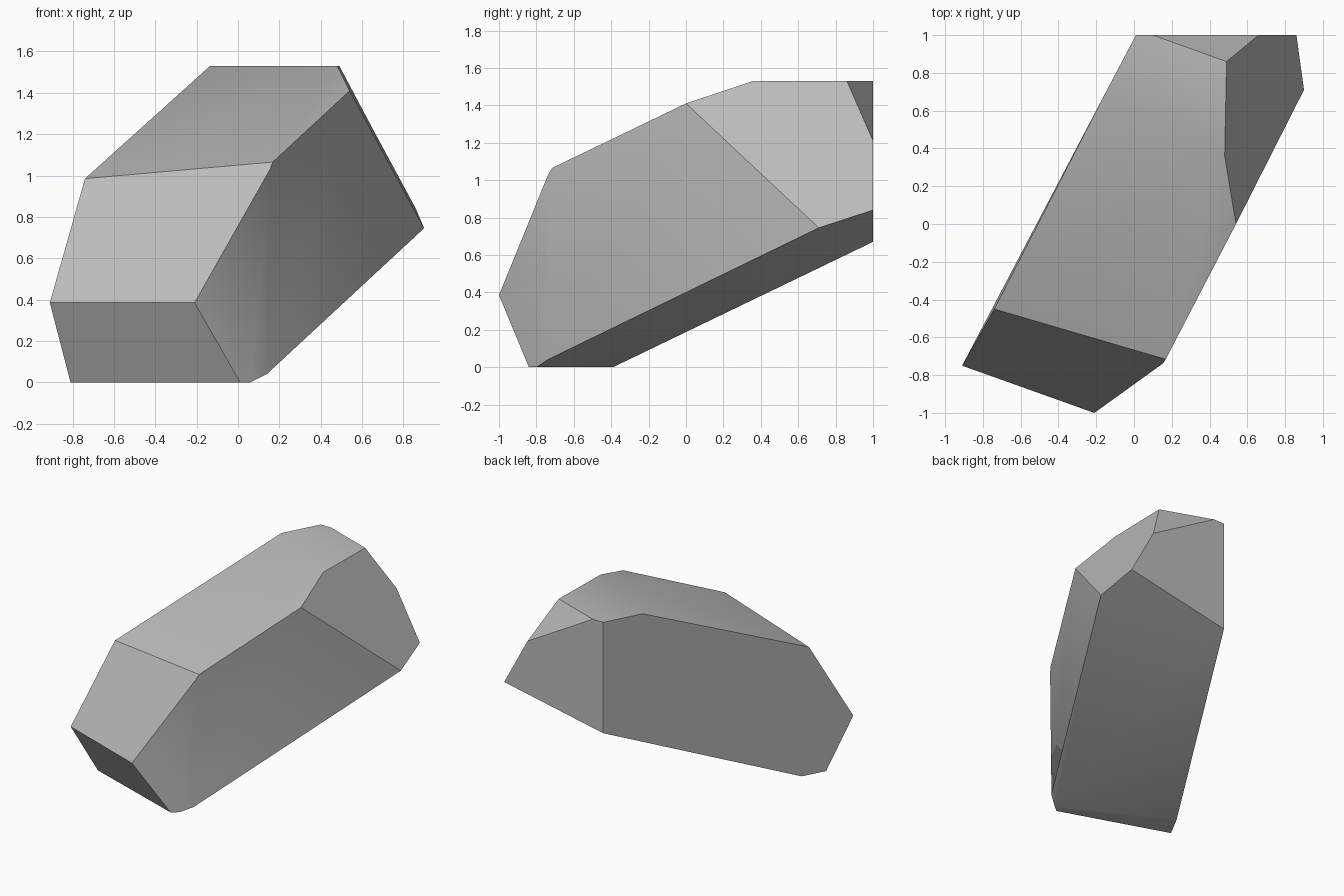
import bpy, bmesh
from math import radians

cube = bpy.data.objects.get("Cube")
if cube:
    bpy.data.objects.remove(cube, do_unlink=True)

# Stone colour
stone = bpy.data.materials.new("stone grey")
stone.use_nodes = True
grey = (0.5, 0.5, 0.5, 1)
stone.diffuse_color = grey
stone.node_tree.nodes["Principled BSDF"].inputs["Base Color"].default_value = grey

# Corners of the chiselled boulder, grouped by part
foot = [(-.81, -.56, 0), (.01, -.84, 0), (.06, -.8, 0), (-.72, -.39, 0), (.14, -.74, .04)]
nose = [(-.91, -.75, .385), (-.21, -1, .385)]
brow = [(-.74, -.45, .985), (.155, -.737, 1.03), (.168, -.716, 1.065)]
shoulder = [(.54, 0, 1.41), (.9, .71, .745)]
crown = [(-.135, .725, 1.53), (.01, 1, 1.53), (.1, 1, 1.53), (.49, .86, 1.53), (.48, .36, 1.53)]
back = [(.01, 1, .67), (.86, 1, .84), (.66, 1, 1.21)]

# Wrap the corners in a hull and merge nearly flat triangles into broad facets
bm = bmesh.new()
for corner in foot + nose + brow + shoulder + crown + back:
    bm.verts.new(corner)
bmesh.ops.convex_hull(bm, input=bm.verts[:])
bmesh.ops.dissolve_limit(bm, angle_limit=radians(5), verts=bm.verts[:], edges=bm.edges[:])
bmesh.ops.recalc_face_normals(bm, faces=bm.faces[:])

mesh = bpy.data.meshes.new("boulder")
bm.to_mesh(mesh)
bm.free()
mesh.materials.append(stone)
boulder = bpy.data.objects.new("boulder", mesh)
bpy.context.collection.objects.link(boulder)

# Soft blends on shallow edges, crisp breaks on the rest
bpy.context.view_layer.objects.active = boulder
boulder.select_set(True)
bpy.ops.object.shade_smooth_by_angle(angle=radians(30))
